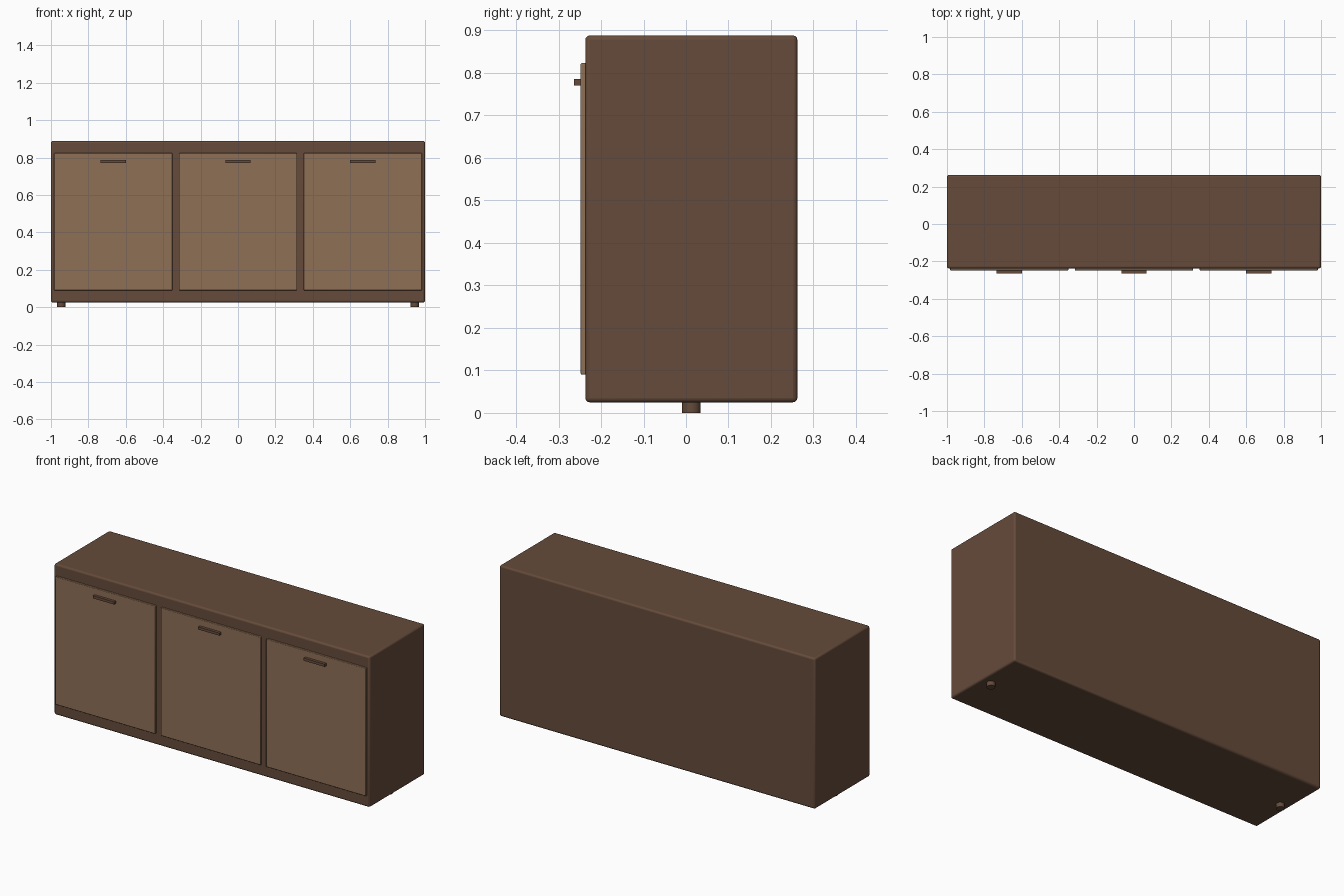
import bpy

cube = bpy.data.objects.get("Cube")
if cube:
    bpy.data.objects.remove(cube, do_unlink=True)


def material(name, rgb):
    m = bpy.data.materials.new(name)
    m.use_nodes = True
    m.diffuse_color = (*rgb, 1)
    bsdf = next(n for n in m.node_tree.nodes if n.type == "BSDF_PRINCIPLED")
    bsdf.inputs["Base Color"].default_value = (*rgb, 1)
    return m


dark_wood = material("dark wood", (0.13, 0.07, 0.043))
light_wood = material("light wood", (0.275, 0.162, 0.093))


def finish(obj, name, mat, bevel=0, segments=1):
    obj.name = name
    obj.data.materials.append(mat)
    if bevel:
        mod = obj.modifiers.new("rounded edges", "BEVEL")
        mod.width = bevel
        mod.segments = segments
    bpy.ops.object.shade_smooth_by_angle()


def box(name, low, high, mat, bevel=0, segments=1):
    centre = [(a + b) / 2 for a, b in zip(low, high)]
    bpy.ops.mesh.primitive_cube_add(size=1, location=centre)
    obj = bpy.context.object
    obj.scale = [b - a for a, b in zip(low, high)]
    bpy.ops.object.transform_apply(location=False, rotation=False, scale=True)
    finish(obj, name, mat, bevel, segments)


FRONT, BACK = -0.237, 0.262
DOOR_FRONT = -0.248

# Cabinet body
box("cabinet_body", (-1, FRONT, 0.025), (1, BACK, 0.888), dark_wood, 0.01, 3)

# Three doors, each with a bar handle
for side, x in (("right", -0.667), ("middle", 0), ("left", 0.667)):
    box(side + "_door", (x - 0.316, DOOR_FRONT, 0.09),
        (x + 0.316, FRONT + 0.005, 0.823), light_wood, 0.003, 2)
    box(side + "_handle", (x - 0.067, -0.264, 0.771),
        (x + 0.067, DOOR_FRONT + 0.001, 0.786), dark_wood)

# Round feet under each end
for side, x in (("right", -0.945), ("left", 0.945)):
    bpy.ops.mesh.primitive_cylinder_add(
        vertices=32, radius=0.022, depth=0.03,
        location=(x, (FRONT + BACK) / 2, 0.015))
    finish(bpy.context.object, side + "_foot", dark_wood)
